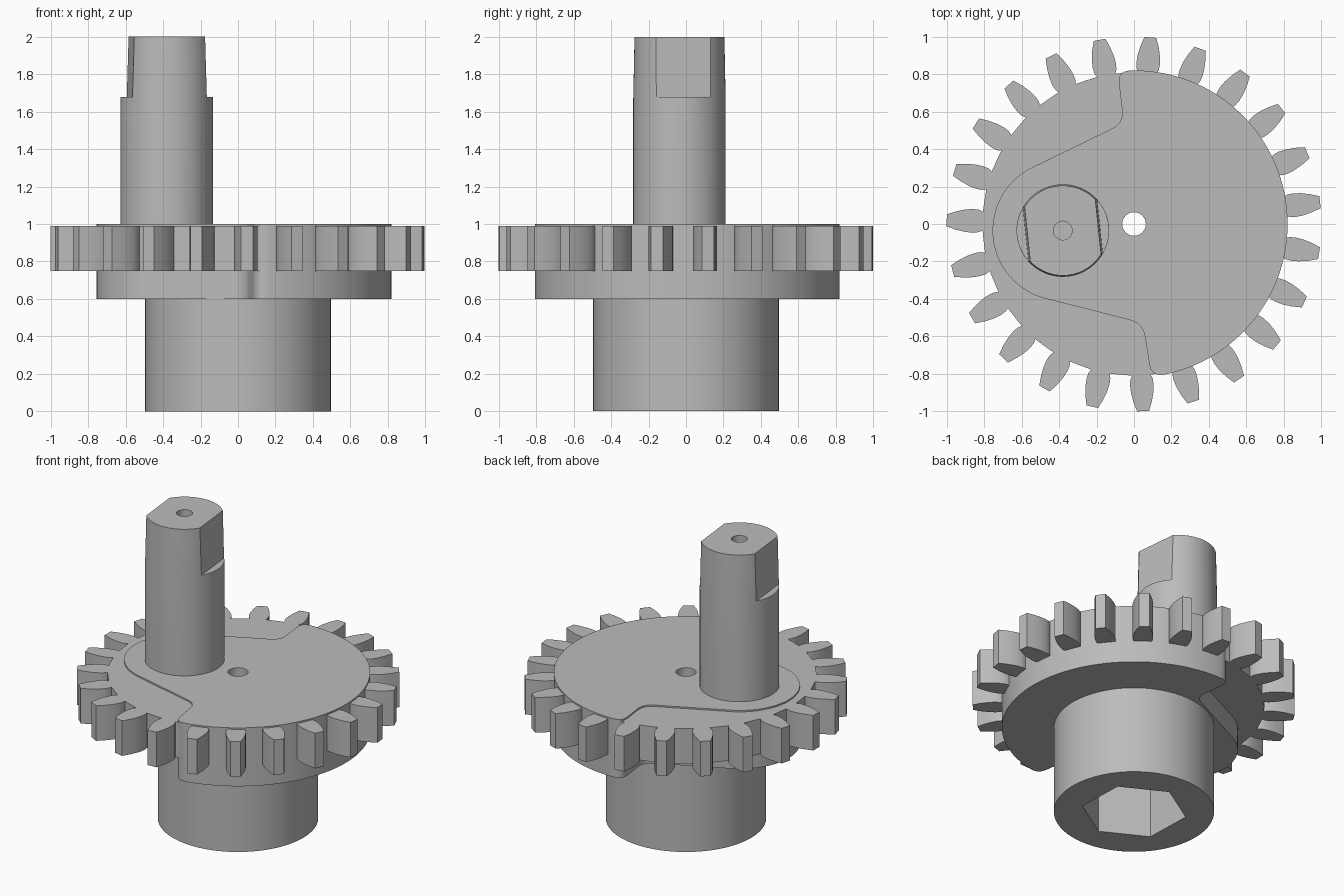
import bpy, bmesh, math
from mathutils import Vector

if "Cube" in bpy.data.objects:
    bpy.data.objects.remove(bpy.data.objects["Cube"], do_unlink=True)

grey = bpy.data.materials.new("plain grey")
grey.use_nodes = True
grey.diffuse_color = (0.5, 0.5, 0.5, 1)
grey.node_tree.nodes["Principled BSDF"].inputs["Base Color"].default_value = (0.5, 0.5, 0.5, 1)

PIN = Vector((-0.38, -0.035))
TILT = math.radians(6)


def arc(centre, radius, start, end, steps):
    """Points along an arc, angles in degrees."""
    angles = [math.radians(start + (end - start) * i / steps) for i in range(steps + 1)]
    return [Vector(centre) + radius * Vector((math.cos(a), math.sin(a))) for a in angles]


def circle(centre, radius, sides, turn=0):
    return arc(centre, radius, turn, turn + 360, sides)[:-1]


def rounded(before, corner, after, size):
    """Curve that replaces a corner between two straight runs."""
    c = Vector(corner)
    a = c + (Vector(before) - c).normalized() * size
    b = c + (Vector(after) - c).normalized() * size
    steps = [i / 8 for i in range(9)]
    return [a * (1 - t) ** 2 + c * 2 * t * (1 - t) + b * t * t for t in steps]


def loft(name, sections):
    """Closed solid through (height, outline) sections."""
    bm = bmesh.new()
    rings = [[bm.verts.new((p.x, p.y, z)) for p in pts] for z, pts in sections]
    bm.faces.new(rings[0][::-1])
    bm.faces.new(rings[-1])
    n = len(rings[0])
    for low, high in zip(rings, rings[1:]):
        for i in range(n):
            j = (i + 1) % n
            bm.faces.new((low[i], low[j], high[j], high[i]))
    mesh = bpy.data.meshes.new(name)
    bm.to_mesh(mesh)
    bm.free()
    mesh.materials.append(grey)
    obj = bpy.data.objects.new(name, mesh)
    bpy.context.collection.objects.link(obj)
    return obj


def prism(name, outline, bottom, top):
    return loft(name, [(bottom, outline), (top, outline)])


def activate(obj):
    bpy.ops.object.select_all(action='DESELECT')
    obj.select_set(True)
    bpy.context.view_layer.objects.active = obj


def cut(obj, cutter):
    mod = obj.modifiers.new("cut", 'BOOLEAN')
    mod.operation = 'DIFFERENCE'
    mod.solver = 'EXACT'
    mod.object = cutter
    activate(obj)
    bpy.ops.object.modifier_apply(modifier=mod.name)


# Hub with a hexagonal socket underneath
hub = prism("hub", circle((0, 0), 0.497, 96), 0, 0.62)
socket = prism("socket_cutter", circle((0, 0), 0.327, 6, 32), -0.1, 0.45)
cut(hub, socket)

# Crank plate: large disc sector narrowing to a rounded lobe round the pin
rim = arc((0, 0), 0.82, -79, 90.7, 72)
lobe = arc(PIN, 0.375, 119, 256, 40)
upper_outer, upper_inner = (-0.088, 0.815), (-0.055, 0.54)
lower_inner, lower_outer = (0.047, -0.53), (0.092, -0.81)
outline = (rim
           + rounded(rim[-1], upper_outer, upper_inner, 0.065)
           + rounded(upper_outer, upper_inner, lobe[0], 0.07)
           + lobe
           + rounded(lobe[-1], lower_inner, lower_outer, 0.07)
           + rounded(lower_inner, lower_outer, rim[0], 0.06))
plate = prism("crank_plate", outline, 0.6, 1.0)

# Gear: tooth flank as (radius, half width), repeated round the root circle
TEETH = 23
flank = [(0.808, 0.05), (0.83, 0.06), (0.86, 0.063), (0.9, 0.06), (0.95, 0.049), (1.0, 0.032)]
tooth = [Vector((r, -w)) for r, w in flank] + [Vector((r, w)) for r, w in reversed(flank)]
gear_outline = []
for k in range(TEETH):
    a = math.radians(6.7) + math.tau * k / TEETH
    along, across = Vector((math.cos(a), math.sin(a))), Vector((-math.sin(a), math.cos(a)))
    gear_outline += [along * p.x + across * p.y for p in tooth]
    gap = math.degrees(a) + 180 / TEETH
    gear_outline += arc((0, 0), 0.808, gap - 2, gap + 2, 2)
gear = prism("gear", gear_outline, 0.75, 0.99)

# Bore through the middle
bore = prism("bore_cutter", circle((0, 0), 0.063, 32), -0.2, 1.2)
for part in (hub, plate, gear):
    cut(part, bore)

# Offset pin with a slightly tapered end, two flats and a centre hole
pin = loft("crank_pin", [(0.98, circle(PIN, 0.247, 96)),
                         (1.66, circle(PIN, 0.247, 96)),
                         (2.0, circle(PIN, 0.24, 96))])
helpers = [socket, bore, prism("pin_hole_cutter", circle(PIN, 0.05, 32), 1.85, 2.1)]
cut(pin, helpers[-1])
for side in (-1, 1):
    d = side * 0.292
    bpy.ops.mesh.primitive_cube_add(
        size=1, location=(PIN.x + d * math.cos(TILT), PIN.y + d * math.sin(TILT), 1.93),
        rotation=(0, -side * 0.03, TILT))
    block = bpy.context.object
    block.name = "flat_cutter"
    block.scale = (0.2, 0.8, 0.5)
    block.data.materials.append(grey)
    bpy.context.view_layer.update()
    cut(pin, block)
    helpers.append(block)

for helper in helpers:
    bpy.data.objects.remove(helper, do_unlink=True)

for part in (hub, plate, gear, pin):
    activate(part)
    bpy.ops.object.shade_smooth_by_angle(angle=math.radians(25))
